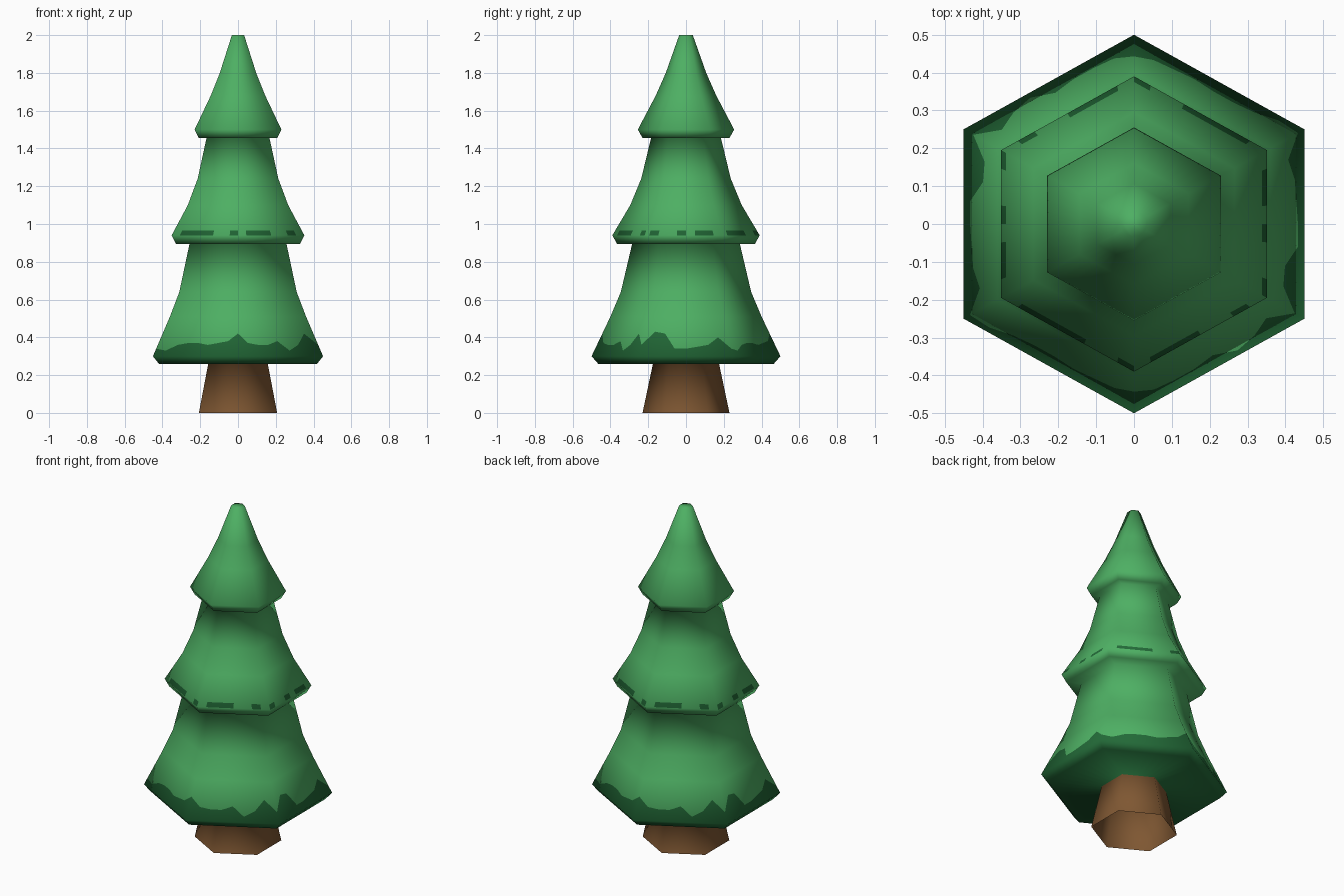
import bpy, math
from mathutils import Vector

if "Cube" in bpy.data.objects:
    bpy.data.objects.remove(bpy.data.objects["Cube"])


def material(name, rgb):
    m = bpy.data.materials.new(name)
    m.diffuse_color = (*rgb, 1)
    m.use_nodes = True
    m.node_tree.nodes["Principled BSDF"].inputs["Base Color"].default_value = m.diffuse_color
    return m


mats = [material("bark brown", (0.21, 0.095, 0.032)),
        material("dark green", (0.016, 0.14, 0.038)),
        material("leaf green", (0.075, 0.43, 0.125))]
BARK, DARK, LEAF = range(3)

# outline from the trunk foot to the tip: height, radius, colour of the band above
profile = [(0, .23, BARK), (.26, .175, DARK),
           (.26, .465, DARK), (.30, .50, DARK), (.51, .40, LEAF), (.64, .345, LEAF), (.895, .285, LEAF),
           (.895, .365, LEAF), (.94, .39, LEAF), (1.10, .295, LEAF), (1.24, .237, LEAF), (1.455, .185, LEAF),
           (1.455, .23, LEAF), (1.50, .255, LEAF), (1.68, .16, LEAF), (1.80, .107, LEAF), (2.0, .036, LEAF)]

# ragged top of the dark hem, for half of the way round, and dark dashes on the middle tier
hem = [.34, .33, .36, .37, .37, .36, .37, .38,
       .42, .37, .36, .36, .38, .33, .36, .42,
       .36, .43, .42, .34, .34, .35, .36, .40]
dashes = "011110010111001010010110"
STEPS = 8
N = 6 * STEPS


def hexagon_point(i):
    """Point on the unit hexagon outline, slightly widened in x."""
    side, t = divmod(i, STEPS)
    a, b = [math.radians(-150 + 60 * s) for s in (side, side + 1)]
    p = Vector((math.cos(a), math.sin(a), 0)).lerp(Vector((math.cos(b), math.sin(b), 0)), t / STEPS)
    return Vector((p.x * 1.04, p.y, 0))


# smooth outline normals (outward, up) at each profile point
segments = [Vector((b[0] - a[0], a[1] - b[1])).normalized() for a, b in zip(profile, profile[1:])]
segments = [segments[0]] + segments + [Vector((0, 1))]
normals = [(a + b).normalized() for a, b in zip(segments, segments[1:])]

# rings of the whole tree, with extra rings where paint edges run
rings = []
for k, (z, r, colour) in enumerate(profile):
    rings.append(([(z, r, normals[k])] * N, [colour] * N))
    if z in (.30, .94):
        z2, r2, _ = profile[k + 1]
        ring = []
        for i in range(N):
            h = hem[i % 24] if z == .30 else .965
            t = (h - z) / (z2 - z)
            ring.append((h, r + (r2 - r) * t, normals[k].lerp(normals[k + 1], t)))
        if z == .94:
            rings[-1] = (rings[-1][0], [DARK if dashes[i % 24] == "1" else LEAF for i in range(N)])
        rings.append((ring, [LEAF] * N))

verts, vnormals, faces, colours = [], [], [], []
for k, (ring, cols) in enumerate(rings):
    for i, (z, r, n) in enumerate(ring):
        p = hexagon_point(i)
        verts.append(p * r + Vector((0, 0, z)))
        vnormals.append((p.normalized() * n.x + Vector((0, 0, n.y))).normalized())
        if k + 1 < len(rings):
            j = (i + 1) % N
            faces.append((k * N + i, k * N + j, (k + 1) * N + j, (k + 1) * N + i))
            colours.append(cols[i])

# blunt tip
faces.append(tuple(range((len(rings) - 1) * N, len(rings) * N)))
colours.append(LEAF)

mesh = bpy.data.meshes.new("fir_tree")
mesh.from_pydata(verts, [], faces)
for m in mats:
    mesh.materials.append(m)
for f, c in zip(mesh.polygons, colours):
    f.material_index = c
    f.use_smooth = True
mesh.update()
mesh.normals_split_custom_set_from_vertices(vnormals)
tree = bpy.data.objects.new("fir_tree", mesh)
bpy.context.collection.objects.link(tree)
